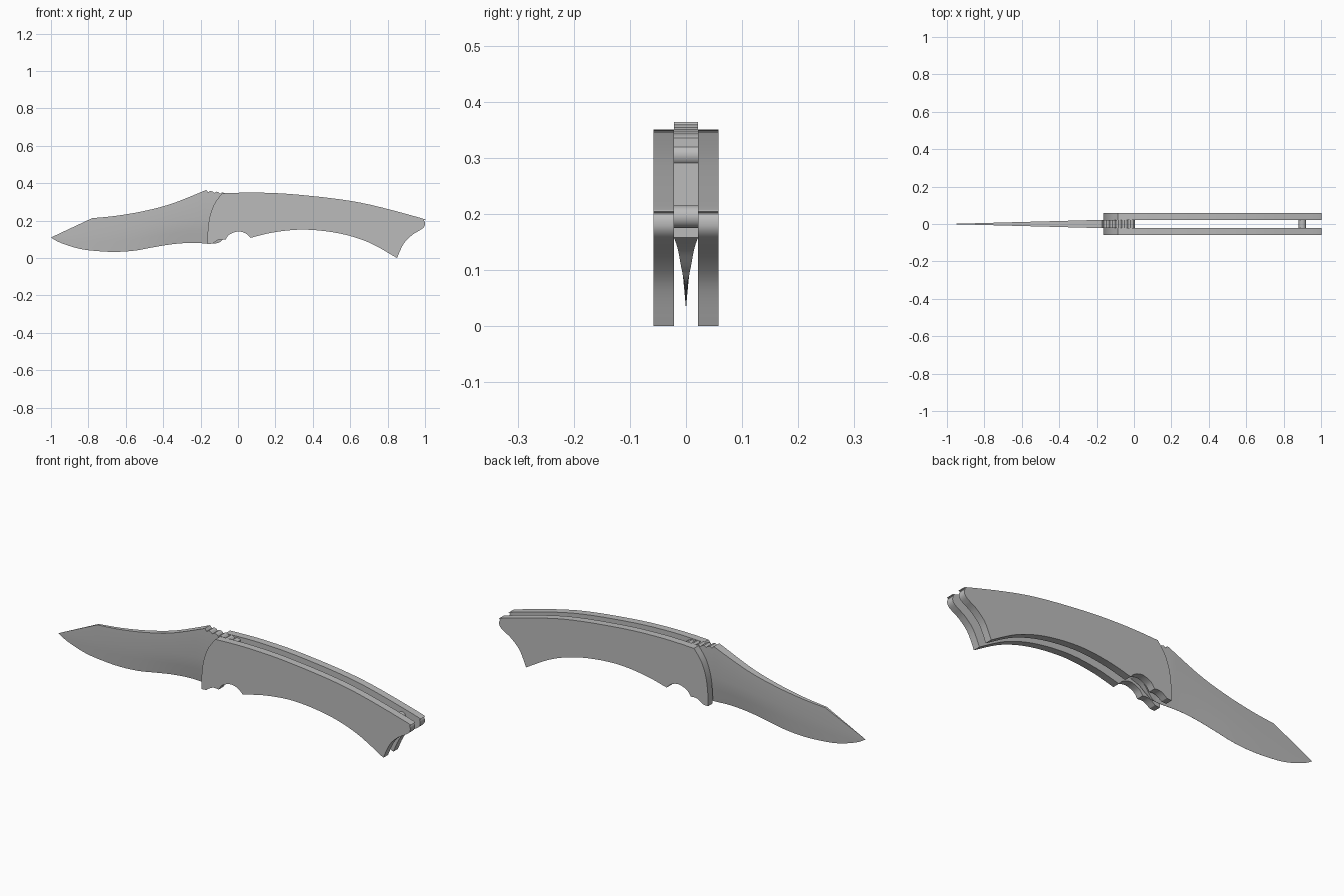
import bpy, bmesh, math
from mathutils import Matrix

cube = bpy.data.objects.get("Cube")
if cube:
    bpy.data.objects.remove(cube, do_unlink=True)

# One plain steel colour
steel = bpy.data.materials.new("grey steel")
steel.use_nodes = True
steel.diffuse_color = (0.5, 0.5, 0.5, 1)
steel.node_tree.nodes["Principled BSDF"].inputs["Base Color"].default_value = steel.diffuse_color


def finish(name, bm, angle=25):
    bmesh.ops.remove_doubles(bm, verts=bm.verts, dist=0.0002)
    bmesh.ops.recalc_face_normals(bm, faces=bm.faces)
    mesh = bpy.data.meshes.new(name)
    bm.to_mesh(mesh)
    bm.free()
    mesh.materials.append(steel)
    obj = bpy.data.objects.new(name, mesh)
    bpy.context.collection.objects.link(obj)
    bpy.ops.object.select_all(action="DESELECT")
    obj.select_set(True)
    bpy.context.view_layer.objects.active = obj
    bpy.ops.object.shade_smooth_by_angle(angle=math.radians(angle))
    return obj


def curve(points, steps=6):
    """Smooth curve through points, sharp only at its two ends."""
    pts = [points[0]] + points + [points[-1]]
    out = []
    for a, b, c, d in zip(pts, pts[1:], pts[2:], pts[3:]):
        for i in range(steps):
            t = i / steps
            out.append(tuple(0.5 * (2 * q + (r - p) * t + (2 * p - 5 * q + 4 * r - s) * t * t
                                    + (3 * q - p - 3 * r + s) * t ** 3)
                             for p, q, r, s in zip(a, b, c, d)))
    return out + [points[-1]]


def height(line, x):
    """Height of a left-to-right line at x."""
    for (x0, z0), (x1, z1) in zip(line, line[1:]):
        if x <= x1:
            return z0 + (z1 - z0) * max(0, x - x0) / max(x1 - x0, 1e-6)
    return line[-1][1]


# Handle outline, split into curves at its sharp corners
nose = [(-0.163, 0.075), (-0.163, 0.126), (-0.152, 0.217), (-0.126, 0.29), (-0.085, 0.346)]
back = [(-0.085, 0.346), (0.1, 0.35), (0.33, 0.338), (0.65, 0.297), (0.97, 0.216),
        (0.995, 0.2), (1.0, 0.18), (0.992, 0.163), (0.97, 0.147)]
butt = [(0.97, 0.147), (0.93, 0.122), (0.885, 0.075), (0.85, 0.0)]
belly = [(0.85, 0.0), (0.7, 0.083), (0.54, 0.132), (0.355, 0.152), (0.195, 0.138), (0.067, 0.108)]
finger_notch = [(0.067, 0.108), (0.04, 0.132), (0.0, 0.142), (-0.045, 0.126), (-0.067, 0.098)]
front_notch = [(-0.067, 0.098), (-0.093, 0.1), (-0.115, 0.092), (-0.136, 0.077)]
outline = []
for part in (nose, back, butt, belly, finger_notch, front_notch):
    outline += curve(part)[:-1]
outline.append(front_notch[-1])

# Two matching handle plates with an open gap between them
for name, side in (("left_handle_plate", 1), ("right_handle_plate", -1)):
    bm = bmesh.new()
    face = bm.faces.new([bm.verts.new((x, side * 0.021, z)) for x, z in outline])
    new = bmesh.ops.extrude_face_region(bm, geom=[face])["geom"]
    bmesh.ops.translate(bm, vec=(0, side * 0.037, 0),
                        verts=[v for v in new if isinstance(v, bmesh.types.BMVert)])
    finish(name, bm)

# Blade lines: spine with thumb ridges, grind line and cutting edge
spine = [(-1, 0.11)] + curve([(-0.78, 0.213), (-0.65, 0.226), (-0.5, 0.252), (-0.35, 0.292), (-0.17, 0.364)])
for i in range(5):
    x, z = -0.16 + i * 0.032, 0.352 - i * 0.004
    spine += [(x, z), (x + 0.012, z + 0.007), (x + 0.024, z + 0.004)]
spine.append((0, 0.335))
edge = curve([(-1, 0.11), (-0.95, 0.082), (-0.85, 0.05), (-0.75, 0.037), (-0.65, 0.033), (-0.55, 0.04),
              (-0.45, 0.058), (-0.35, 0.074), (-0.25, 0.081), (-0.12, 0.078), (-0.08, 0.1),
              (-0.04, 0.137), (0, 0.158)])
grind = curve([(-1, 0.11), (-0.78, 0.132), (-0.6, 0.155), (-0.4, 0.182), (-0.15, 0.217), (0, 0.225)])

# Blade skinned from wedge cross-sections, running into the tang
bm = bmesh.new()
stations = sorted({round(x, 4) for x, z in spine + edge})
rings = []
for x in stations:
    top, mid, low = (height(line, x) for line in (spine, grind, edge))
    thick = 0.0215 * min(1, (x + 1) / 0.8)
    tang = max(0, min(1, (x + 0.12) / 0.12))
    half = [(thick, top), (thick, mid), (thick * (0.55 + 0.45 * tang), (mid + low) / 2),
            (thick * (0.02 + 0.98 * tang), low)]
    ring = half + [(-y, z) for y, z in reversed(half)]
    rings.append([bm.verts.new((x, y, z)) for y, z in ring])
for a, b in zip(rings, rings[1:]):
    for i in range(len(a)):
        j = (i + 1) % len(a)
        bm.faces.new((a[i], a[j], b[j], b[i]))
bm.faces.new(rings[-1])
bm.faces.new(rings[0])
finish("blade", bm, 20)

# Cross pins spanning the gap
for name, x, z in (("rear_spacer_pin", 0.9, 0.195), ("stop_pin", -0.014, 0.305)):
    bm = bmesh.new()
    bmesh.ops.create_cone(bm, cap_ends=True, segments=32, radius1=0.02, radius2=0.02, depth=0.046,
                          matrix=Matrix.Translation((x, 0, z)) @ Matrix.Rotation(math.pi / 2, 4, "X"))
    finish(name, bm)
